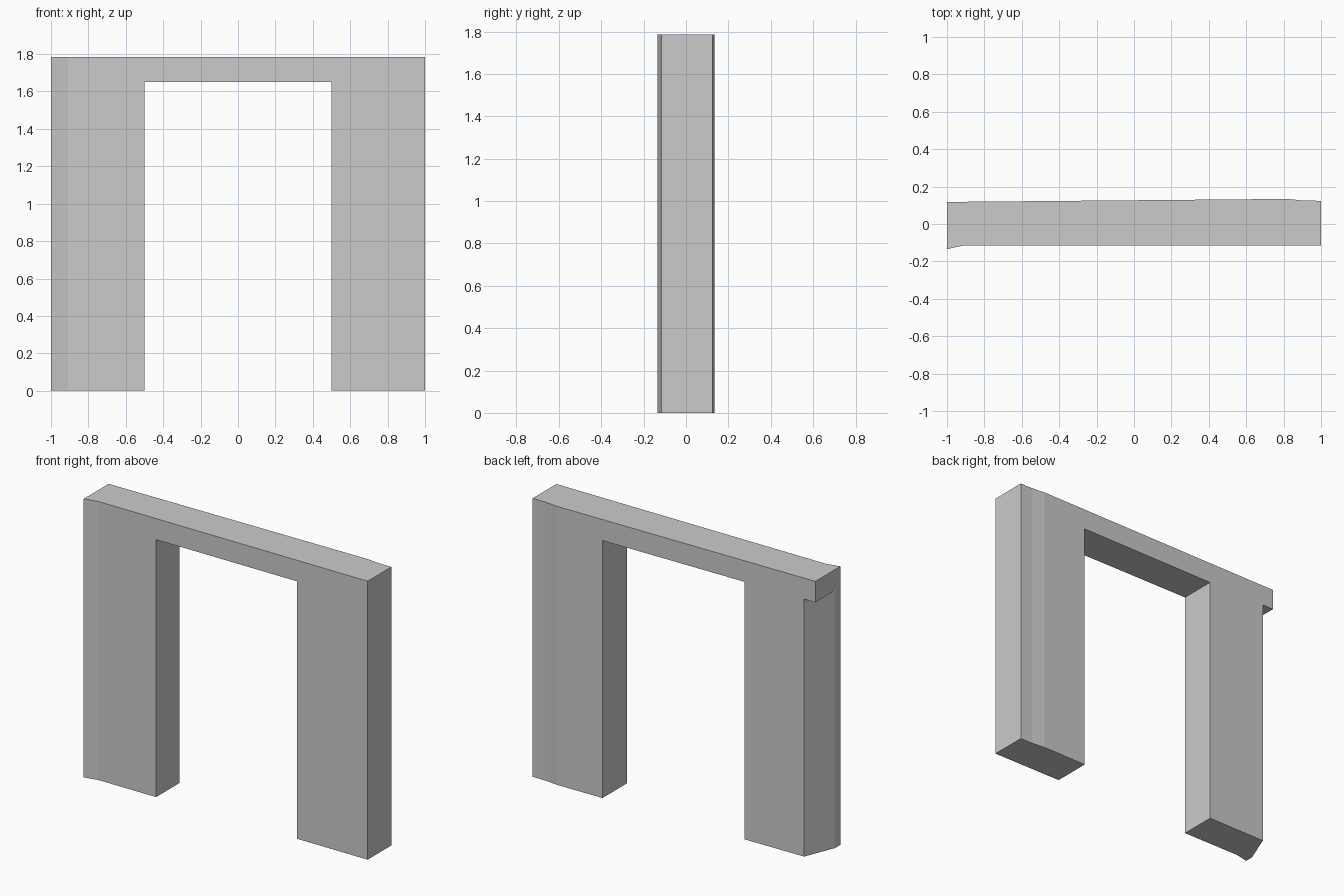
import bpy, bmesh

if "Cube" in bpy.data.objects:
    bpy.data.objects.remove(bpy.data.objects["Cube"])


def prism(name, outline, z0, z1):
    """Extrude a plan outline (counter-clockwise) from z0 to z1."""
    bm = bmesh.new()
    base = bm.faces.new([bm.verts.new((x, y, z0)) for x, y in outline])
    new = bmesh.ops.extrude_face_region(bm, geom=[base])["geom"]
    top = [v for v in new if isinstance(v, bmesh.types.BMVert)]
    bmesh.ops.translate(bm, verts=top, vec=(0, 0, z1 - z0))
    bmesh.ops.recalc_face_normals(bm, faces=bm.faces)
    mesh = bpy.data.meshes.new(name)
    bm.to_mesh(mesh)
    bm.free()
    ob = bpy.data.objects.new(name, mesh)
    bpy.context.collection.objects.link(ob)
    return ob


HEIGHT, LINTEL = 1.785, 1.65

# Wall slab: flared front left corner, slight ridge near the back right
frame = prism("doorway_frame", [
    (-1, -0.134), (-0.91, -0.115), (1, -0.115), (1, 0.124),
    (0.91, 0.125), (0.82, 0.134), (-1, 0.118)], 0, HEIGHT)

# Door opening, and the slanted cut on the left leg below the lintel
cutters = [
    prism("opening_cutter", [(-0.5, -0.5), (0.5, -0.5), (0.5, 0.5), (-0.5, 0.5)],
          -0.2, LINTEL),
    prism("corner_cutter", [(-1.04, -0.18), (-0.88, 0.22), (-1.04, 0.22)],
          -0.2, LINTEL),
]
for cutter in cutters:
    mod = frame.modifiers.new(cutter.name, "BOOLEAN")
    mod.operation = "DIFFERENCE"
    mod.solver = "EXACT"
    mod.object = cutter

# Apply the cuts and drop the cutters
bpy.context.view_layer.update()
cut = frame.evaluated_get(bpy.context.evaluated_depsgraph_get())
mesh = bpy.data.meshes.new_from_object(cut)
frame.modifiers.clear()
frame.data = mesh
for cutter in cutters:
    bpy.data.objects.remove(cutter)
